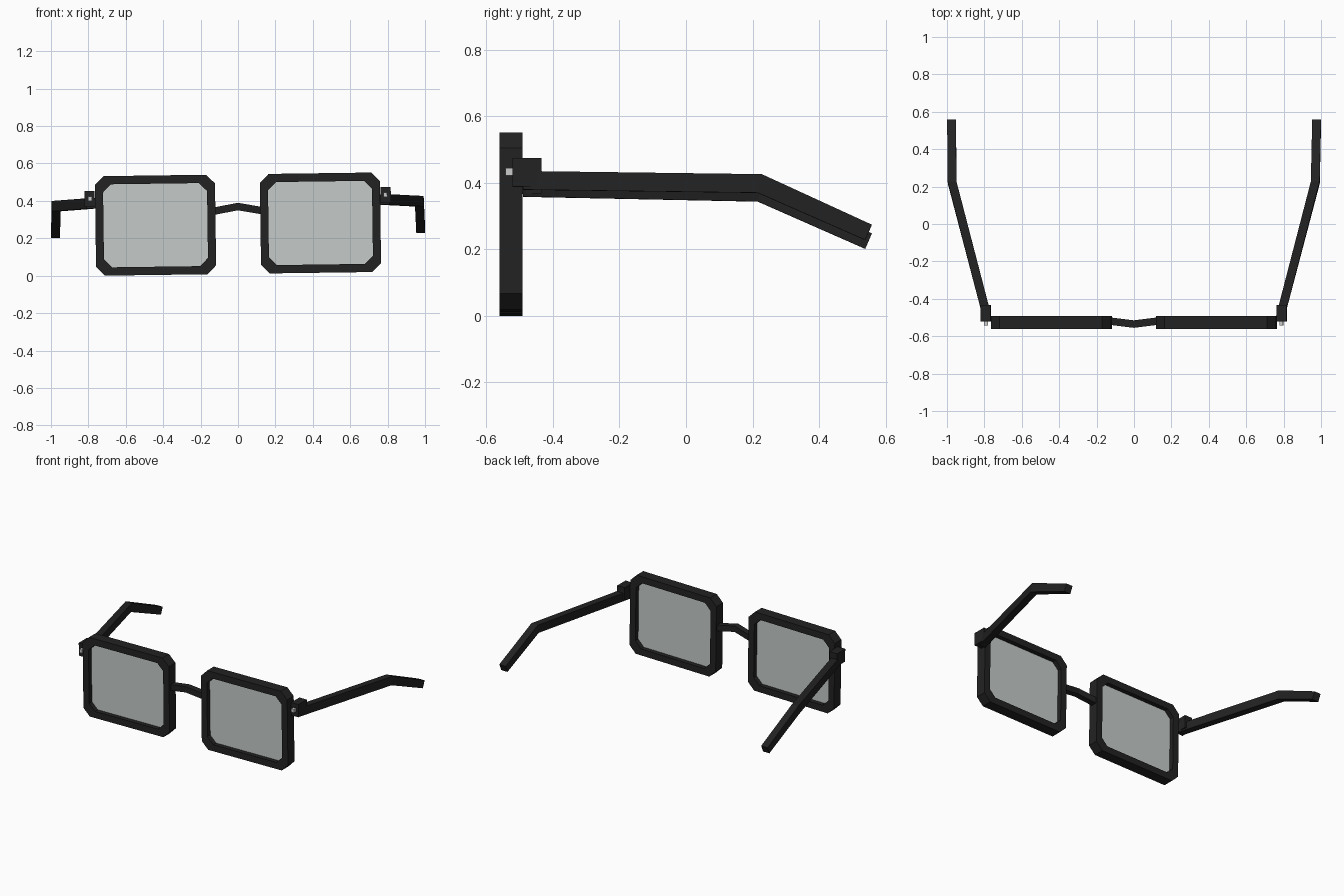
import bpy, math
from mathutils import Matrix, Vector

if "Cube" in bpy.data.objects:
    bpy.data.objects.remove(bpy.data.objects["Cube"])

def mat(name, rgb):
    m = bpy.data.materials.new(name)
    m.diffuse_color = (*rgb, 1.0)
    m.use_nodes = True
    m.node_tree.nodes["Principled BSDF"].inputs["Base Color"].default_value = m.diffuse_color
    return m

BLACK = mat("black_plastic", (0.016, 0.016, 0.016))
GLASS = mat("grey_glass", (0.56, 0.60, 0.58))
SILVER = mat("silver_metal", (0.60, 0.60, 0.60))

# The whole pair of glasses leans slightly to one side
MID_Z = 0.276
PIVOT = Vector((0, 0, MID_Z))
LEAN = (Matrix.Translation(PIVOT) @ Matrix.Rotation(-0.0135, 4, 'Y')
        @ Matrix.Translation(-PIVOT))

def make(name, verts, faces, material):
    me = bpy.data.meshes.new(name)
    me.from_pydata([LEAN @ Vector(v) for v in verts], [], faces)
    me.materials.append(material)
    ob = bpy.data.objects.new(name, me)
    bpy.context.collection.objects.link(ob)
    # consistent outward normals
    import bmesh
    bm = bmesh.new()
    bm.from_mesh(me)
    bmesh.ops.recalc_face_normals(bm, faces=bm.faces)
    bm.to_mesh(me)
    bm.free()
    return ob

def bar(name, rings, material):
    """Four-sided bar through (centre, side offset, up offset) rings."""
    verts, faces = [], []
    for c, s, u in rings:
        c, s, u = Vector(c), Vector(s), Vector(u)
        verts += [c - s - u, c + s - u, c + s + u, c - s + u]
    for r in range(len(rings) - 1):
        for i in range(4):
            a, b = r * 4 + i, r * 4 + (i + 1) % 4
            faces.append((a, b, b + 4, a + 4))
    n = len(verts)
    faces += [(3, 2, 1, 0), (n - 4, n - 3, n - 2, n - 1)]
    return make(name, verts, faces, material)

def box(name, lo, hi, material):
    cx, cz = (lo[0] + hi[0]) / 2, (lo[2] + hi[2]) / 2
    s = ((hi[0] - lo[0]) / 2, 0, 0)
    u = (0, 0, (hi[2] - lo[2]) / 2)
    return bar(name, [((cx, lo[1], cz), s, u), ((cx, hi[1], cz), s, u)], material)

def octagon(cx, hw, hh, cut, y):
    """Rectangle with cut corners, facing the front."""
    pts = [(hw, hh - cut), (hw - cut, hh), (cut - hw, hh), (-hw, hh - cut),
           (-hw, cut - hh), (cut - hw, -hh), (hw - cut, -hh), (hw, cut - hh)]
    return [(cx + x, y, MID_Z + z) for x, z in pts]

for side, sx in (("left", -1), ("right", 1)):
    cx = sx * 0.441

    # rim: outer and inner octagons joined into a ring
    front, back = -0.561, -0.491
    loops = (octagon(cx, 0.321, 0.266, 0.047, front)
             + octagon(cx, 0.278, 0.222, 0.043, front)
             + octagon(cx, 0.278, 0.222, 0.043, back)
             + octagon(cx, 0.321, 0.266, 0.047, back))
    faces = []
    for k in range(4):
        for i in range(8):
            j, n = (i + 1) % 8, (k + 1) % 4
            faces.append((k * 8 + i, k * 8 + j, n * 8 + j, n * 8 + i))
    make(side + "_rim", loops, faces, BLACK)

    # lens: thin pane in the middle of the rim
    pane = (octagon(cx, 0.279, 0.223, 0.043, -0.531)
            + octagon(cx, 0.279, 0.223, 0.043, -0.521))
    faces = [tuple(range(8)), tuple(range(15, 7, -1))]
    faces += [(i, (i + 1) % 8, (i + 1) % 8 + 8, i + 8) for i in range(8)]
    make(side + "_lens", pane, faces, GLASS)

    # hinge block with a small metal stud in front
    xs = sorted((sx * 0.764, sx * 0.819))
    box(side + "_hinge", (xs[0], -0.522, 0.378), (xs[1], -0.434, 0.464), BLACK)
    xs = sorted((sx * 0.779, sx * 0.800))
    box(side + "_stud", (xs[0], -0.543, 0.411), (xs[1], -0.515, 0.434), SILVER)

    # temple arm, bent down behind the ear
    w = (0.0235, 0, 0)
    bar(side + "_temple", [
        ((sx * 0.785, -0.490, 0.397), w, (0, 0, 0.028)),
        ((sx * 0.971, 0.222, 0.385), w, (0, 0.006, 0.028)),
        ((sx * 0.976, 0.549, 0.238), w, (0, 0.010, 0.023)),
    ], BLACK)

# nose bridge, raised and pushed forward in the middle
s, u = (0, 0.02, 0), (0, 0, 0.02)
bar("bridge", [((-0.13, -0.519, 0.346), s, u), ((0, -0.535, 0.370), s, u),
               ((0.13, -0.519, 0.346), s, u)], BLACK)
